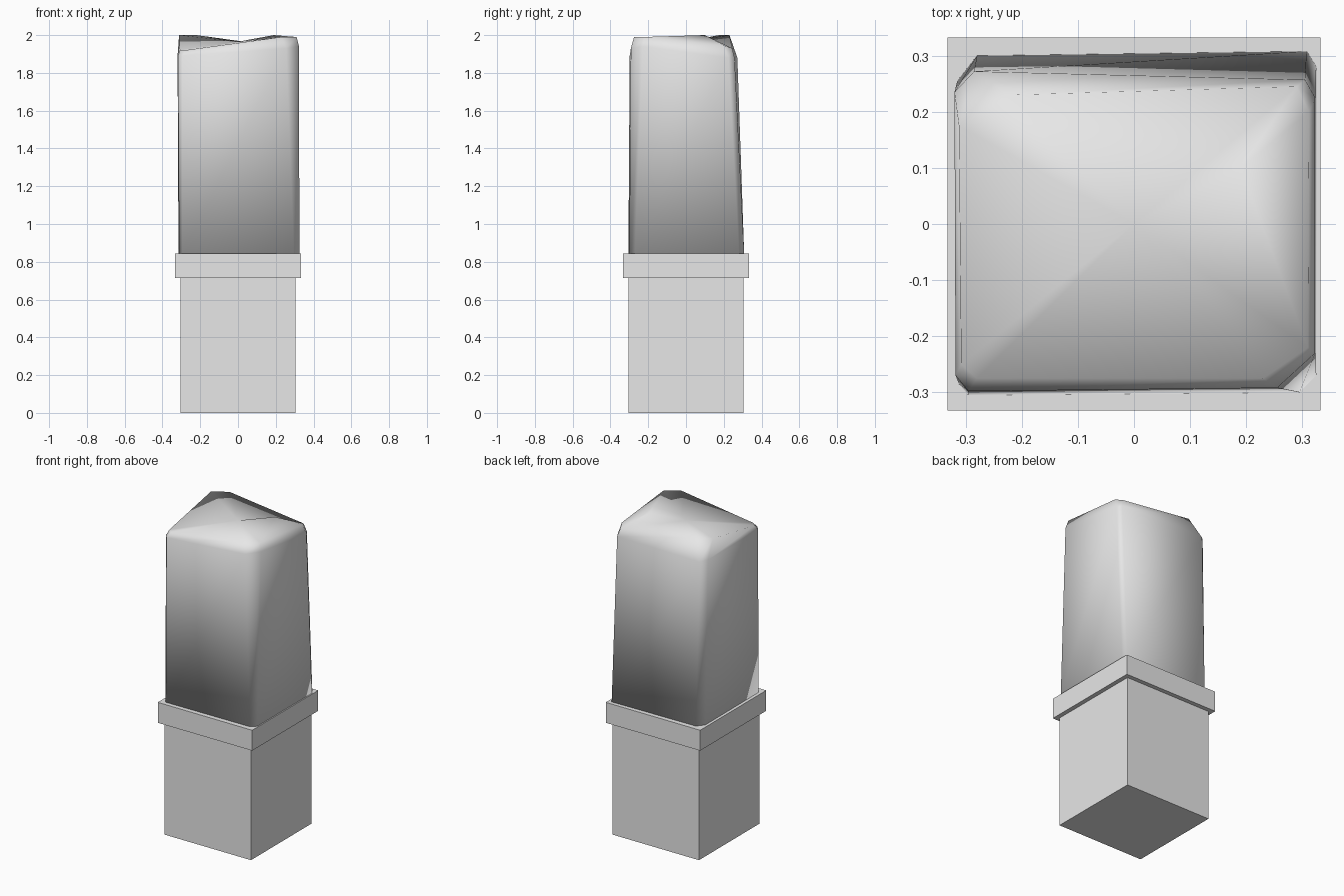
import bpy, bmesh

cube = bpy.data.objects.get("Cube")
if cube:
    bpy.data.objects.remove(cube, do_unlink=True)

stone = bpy.data.materials.new("pale_grey_stone")
stone.use_nodes = True
grey = (0.8, 0.8, 0.8, 1)
stone.diffuse_color = grey
stone.node_tree.nodes["Principled BSDF"].inputs["Base Color"].default_value = grey


def add_object(name, bm):
    mesh = bpy.data.meshes.new(name)
    bmesh.ops.recalc_face_normals(bm, faces=bm.faces)
    bm.to_mesh(mesh)
    bm.free()
    obj = bpy.data.objects.new(name, mesh)
    bpy.context.collection.objects.link(obj)
    mesh.materials.append(stone)
    return obj


def square_block(name, width, low, high):
    bm = bmesh.new()
    bmesh.ops.create_cube(bm, size=1)
    for v in bm.verts:
        v.co.x *= width
        v.co.y *= width
        v.co.z = high if v.co.z > 0 else low
    return add_object(name, bm)


# Square plinth and the collar above it
square_block("plinth", 0.61, 0, 0.715)
square_block("collar", 0.665, 0.715, 0.845)

# Rough hewn shaft: eight-sided rings from foot to shoulder to crown
foot = [(-.295, -.305, .84), (.295, -.3, .84), (.325, -.27, .84), (.325, .28, .84),
        (.308, .308, .84), (-.28, .3, .84), (-.315, .255, .84), (-.312, -.285, .84)]
shoulder = [(-.295, -.298, 1.89), (.255, -.292, 1.93), (.323, -.23, 1.94), (.323, .225, 1.88),
            (.305, .257, 1.88), (-.285, .272, 1.88), (-.32, .235, 1.89), (-.318, -.27, 1.89)]
crown = [(-.28, -.275, 1.92), (.23, -.275, 1.99), (.31, -.22, 1.99), (.312, .2, 1.945),
         (.29, .245, 1.93), (-.22, .23, 2.0), (-.312, .175, 2.0), (-.308, -.25, 1.92)]

bm = bmesh.new()
rings = [[bm.verts.new(p) for p in ring] for ring in (foot, shoulder, crown)]
sides = len(foot)
for low, high in zip(rings, rings[1:]):
    for i in range(sides):
        j = (i + 1) % sides
        bm.faces.new((low[i], low[j], high[j], high[i]))
bm.faces.new(rings[0])

# Uneven top, with a low middle and a small raised knob towards one corner
top = rings[2]
middle = bm.verts.new((0, 0, 1.965))
knob = bm.verts.new((.19, .1, 2.0))
for i in range(sides):
    j = (i + 1) % sides
    hub = knob if i in (2, 3) else middle
    bm.faces.new((top[i], top[j], hub))
bm.faces.new((middle, top[2], knob))
bm.faces.new((middle, knob, top[4]))
shaft = add_object("stone_shaft", bm)
for face in shaft.data.polygons:
    face.use_smooth = True
